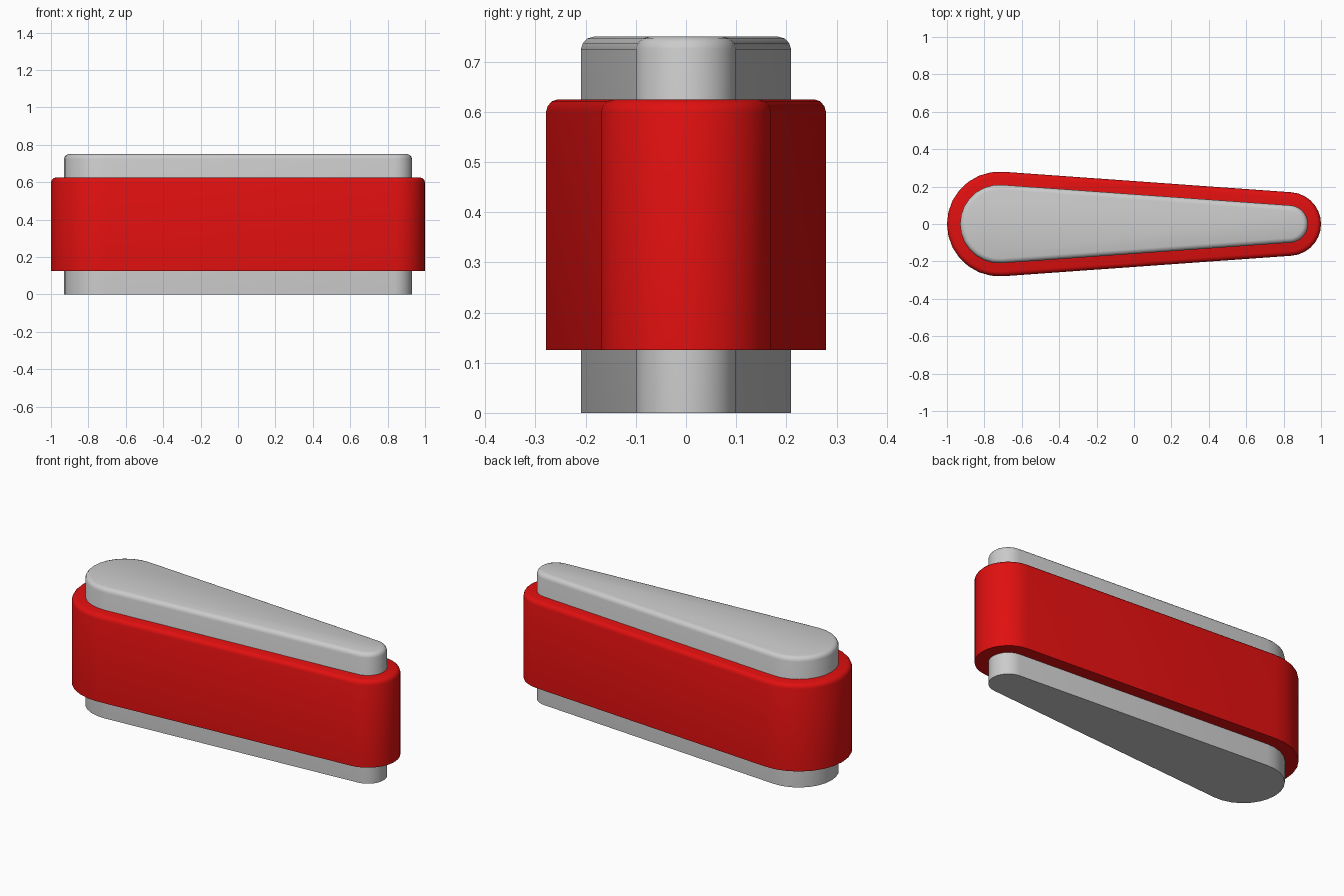
import bpy, bmesh
from math import acos, cos, sin, pi, radians

if "Cube" in bpy.data.objects:
    bpy.data.objects.remove(bpy.data.objects["Cube"])

BIG_X, SMALL_X = -0.72, 0.83   # centres of the two round ends


def outline(big_r, small_r, inset, z, n=14):
    """Tapered capsule: two arcs joined by their common tangents."""
    a = acos((big_r - small_r) / (SMALL_X - BIG_X))
    pts = []
    for cx, r, start, end in ((SMALL_X, small_r, -a, a),
                              (BIG_X, big_r, a, 2 * pi - a)):
        for i in range(n + 1):
            t = start + (end - start) * i / n
            pts.append((cx + (r - inset) * cos(t), (r - inset) * sin(t), z))
    return pts


def make_part(name, big_r, small_r, profile):
    """Stack outlines along an (inset, z) profile and cap both ends."""
    bm = bmesh.new()
    rings = [[bm.verts.new(p) for p in outline(big_r, small_r, inset, z)]
             for inset, z in profile]
    for lo, hi in zip(rings, rings[1:]):
        for i in range(len(lo)):
            j = (i + 1) % len(lo)
            bm.faces.new((lo[i], lo[j], hi[j], hi[i]))
    bm.faces.new(rings[0][::-1])
    bm.faces.new(rings[-1])
    mesh = bpy.data.meshes.new(name)
    bm.to_mesh(mesh)
    bm.free()
    ob = bpy.data.objects.new(name, mesh)
    bpy.context.collection.objects.link(ob)
    bpy.ops.object.select_all(action='DESELECT')
    ob.select_set(True)
    bpy.context.view_layer.objects.active = ob
    bpy.ops.object.shade_smooth_by_angle(angle=radians(40))
    return ob


# Grey core with rounded top edge
make_part("lever_core", 0.21, 0.10,
          [(0, 0), (0, 0.725), (0.004, 0.737), (0.012, 0.746), (0.026, 0.75)])

# Red band wrapped around the core
band = make_part("rubber_band", 0.28, 0.17,
                 [(0, 0.125), (0, 0.6), (0.004, 0.612), (0.012, 0.621), (0.024, 0.625)])
red = bpy.data.materials.new("red_rubber")
red.diffuse_color = (0.75, 0.005, 0.005, 1)
red.use_nodes = True
red.node_tree.nodes["Principled BSDF"].inputs["Base Color"].default_value = red.diffuse_color
band.data.materials.append(red)
